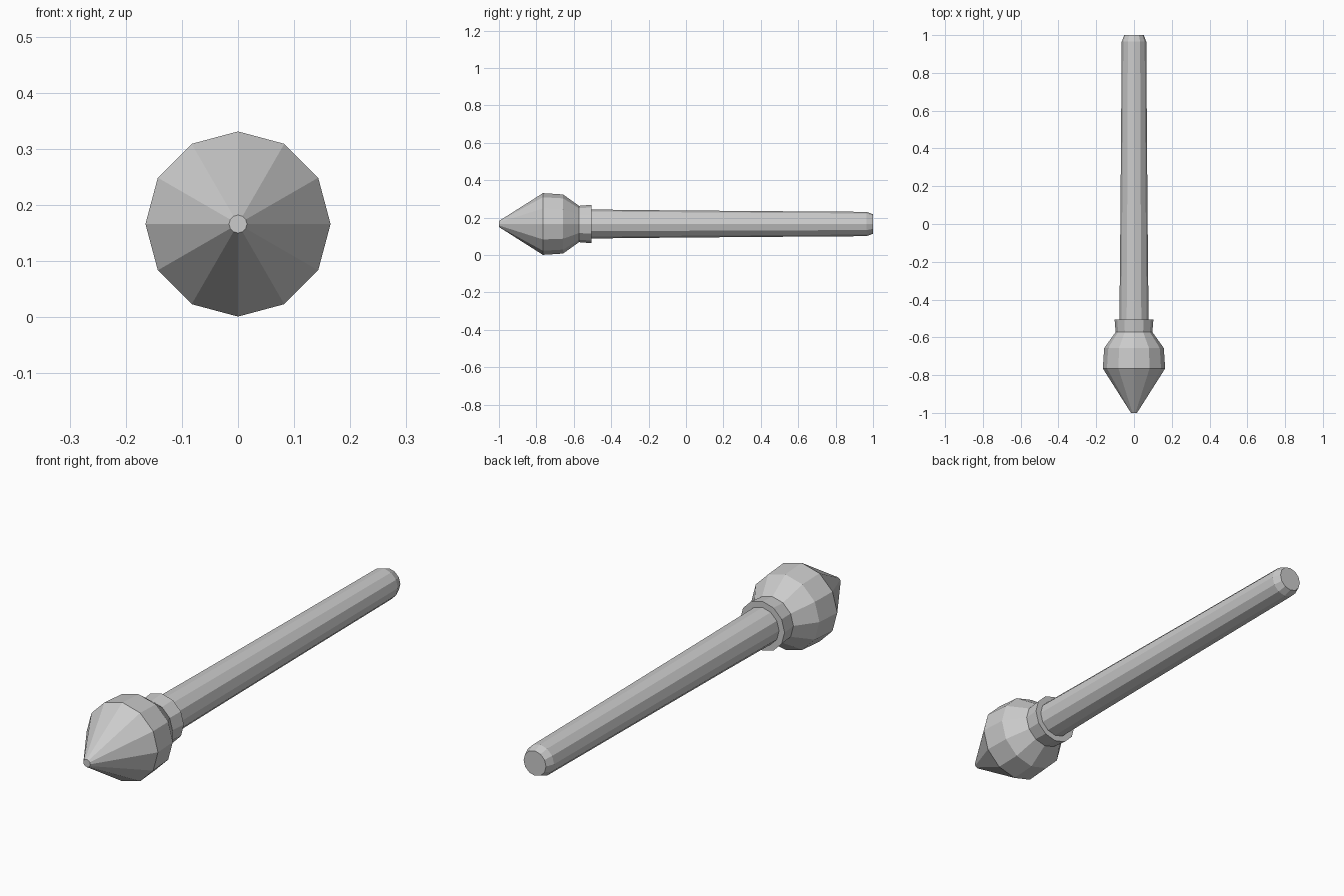
import bpy, bmesh, math

if "Cube" in bpy.data.objects:
    bpy.data.objects.remove(bpy.data.objects["Cube"])

SIDES = 12
AXIS_Z = 0.166


def lathe(name, profile):
    """Revolve (y, radius) points around the long axis and cap both ends."""
    bm = bmesh.new()
    rings = []
    for y, r in profile:
        angles = [2 * math.pi * i / SIDES for i in range(SIDES)]
        rings.append([bm.verts.new((r * math.sin(a), y, AXIS_Z + r * math.cos(a)))
                      for a in angles])
    for a, b in zip(rings, rings[1:]):
        for i in range(SIDES):
            j = (i + 1) % SIDES
            bm.faces.new((a[i], a[j], b[j], b[i]))
    bm.faces.new(rings[0])
    bm.faces.new(rings[-1])
    bmesh.ops.recalc_face_normals(bm, faces=bm.faces)
    mesh = bpy.data.meshes.new(name)
    bm.to_mesh(mesh)
    bm.free()
    obj = bpy.data.objects.new(name, mesh)
    bpy.context.collection.objects.link(obj)
    return obj


# Pointed head, flared collar and tapered shaft with a chamfered end
lathe("head", [(-1.0, 0.016), (-0.765, 0.165), (-0.657, 0.158), (-0.572, 0.097)])
lathe("collar", [(-0.572, 0.097), (-0.505, 0.103)])
lathe("shaft", [(-0.55, 0.078), (-0.2, 0.074), (0.4, 0.069), (0.965, 0.065), (1.0, 0.052)])
